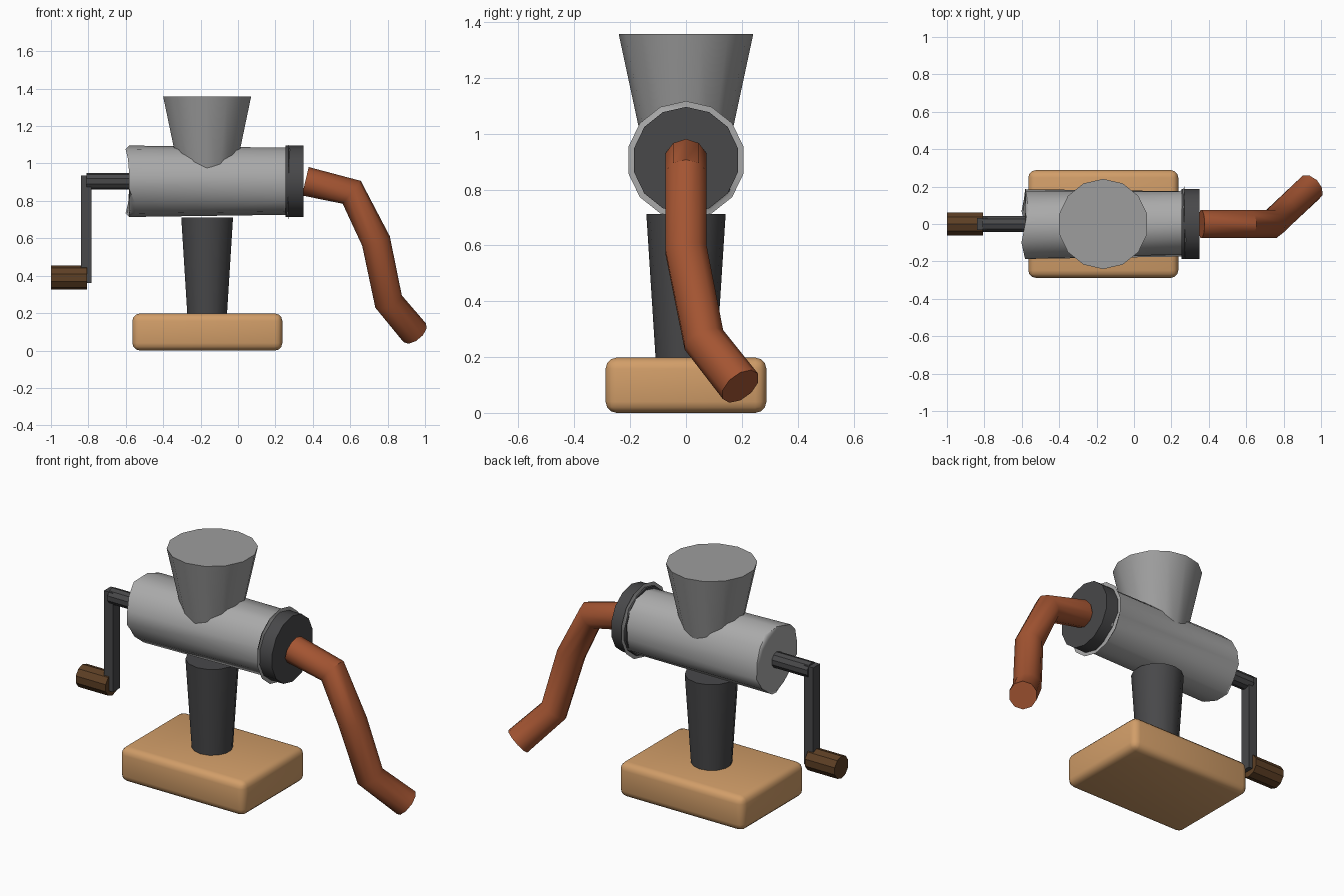
import bpy, bmesh
from mathutils import Matrix, Vector

old = bpy.data.objects.get("Cube")
if old:
    bpy.data.objects.remove(old, do_unlink=True)


def material(name, *rgb):
    m = bpy.data.materials.new(name)
    m.use_nodes = True
    color = (*rgb, 1)
    m.diffuse_color = color
    m.node_tree.nodes["Principled BSDF"].inputs["Base Color"].default_value = color
    return m


steel = material("light_steel", .40, .40, .40)
hopper_steel = material("hopper_steel", .34, .34, .34)
iron = material("dark_iron", .065, .065, .068)
wood = material("tan_wood", .64, .34, .14)
dark_wood = material("dark_wood", .11, .05, .018)
meat = material("red_brown_meat", .37, .09, .032)

# Turns the z axis into the x axis, and y into z
ALONG_X = Matrix(((0, 0, 1, 0), (1, 0, 0, 0), (0, 1, 0, 0), (0, 0, 0, 1)))


def finish(name, bm, mat, angle, bevel=0):
    if bevel:
        rim = [e for e in bm.edges if e.calc_face_angle(0) > 0.8]
        bmesh.ops.bevel(bm, geom=rim, offset=bevel, segments=3,
                        profile=0.5, affect='EDGES')
    bmesh.ops.recalc_face_normals(bm, faces=bm.faces)
    mesh = bpy.data.meshes.new(name)
    bm.to_mesh(mesh)
    bm.free()
    mesh.materials.append(mat)
    mesh.shade_smooth()
    mesh.set_sharp_from_angle(angle=angle)
    obj = bpy.data.objects.new(name, mesh)
    bpy.context.collection.objects.link(obj)
    return obj


def cone(name, mat, start, end, r1, r2, center, sides=14, along_x=False,
         angle=0.7, bevel=0):
    """Capped cone from start to end along z or x."""
    bm = bmesh.new()
    bmesh.ops.create_cone(bm, cap_ends=True, segments=sides, radius1=r1,
                          radius2=r2, depth=end - start)
    if along_x:
        place = Matrix.Translation(((start + end) / 2, 0, center)) @ ALONG_X
    else:
        place = Matrix.Translation((center, 0, (start + end) / 2))
    bm.transform(place)
    return finish(name, bm, mat, angle, bevel)


def box(name, mat, low, high, bevel=0):
    low, high = Vector(low), Vector(high)
    bm = bmesh.new()
    bmesh.ops.create_cube(bm, size=1)
    bm.transform(Matrix.Translation((low + high) / 2)
                 @ Matrix.Diagonal((*(high - low), 1)))
    return finish(name, bm, mat, 0.7, bevel)


AXLE_Z = 0.905
POST_X = -0.165

# Stand
box("base", wood, (-.565, -.288, 0), (.237, .288, .198), bevel=.04)
cone("post", iron, .15, .712, .106, .142, POST_X)

# Grinder barrel, hopper and end ring
cone("barrel", steel, -.582, .27, .191, .179, AXLE_Z, along_x=True, bevel=.032)
cone("hopper", hopper_steel, .9, 1.357, .143, .241, POST_X)
cone("end_ring", iron, .255, .35, .191, .191, AXLE_Z, along_x=True)

# Crank
cone("crank_shaft", iron, -.81, -.56, .045, .045, AXLE_Z, 10, True, angle=.5)
box("crank_arm", iron, (-.84, -.031, .362), (-.782, .031, .937))
cone("crank_handle", dark_wood, -1, -.808, .065, .065, .39, 10, True, angle=.5)

# Sausage: constant-width tube, its rings set on the mean direction at each bend
path = [Vector(p) for p in ((.36, 0, AXLE_Z), (.608, 0, .846), (.738, 0, .585),
                            (.805, .064, .262), (.945, .195, .095))]
bm = bmesh.new()
rings = []
for i, point in enumerate(path):
    before = (point - path[i - 1]).normalized() if i else Vector()
    after = (path[i + 1] - point).normalized() if i + 1 < len(path) else Vector()
    normal = (before + after).normalized()
    side = Vector((0, 1, 0))
    side = (side - normal * side.dot(normal)).normalized()
    frame = Matrix((side, normal.cross(side), normal)).transposed().to_4x4()
    rings.append(bmesh.ops.create_circle(
        bm, segments=10, radius=.078, cap_ends=i in (0, len(path) - 1),
        matrix=Matrix.Translation(point) @ frame)["verts"])
for a, b in zip(rings, rings[1:]):
    for k in range(len(a)):
        bm.faces.new((a[k - 1], a[k], b[k], b[k - 1]))
finish("sausage", bm, meat, 0.75)
